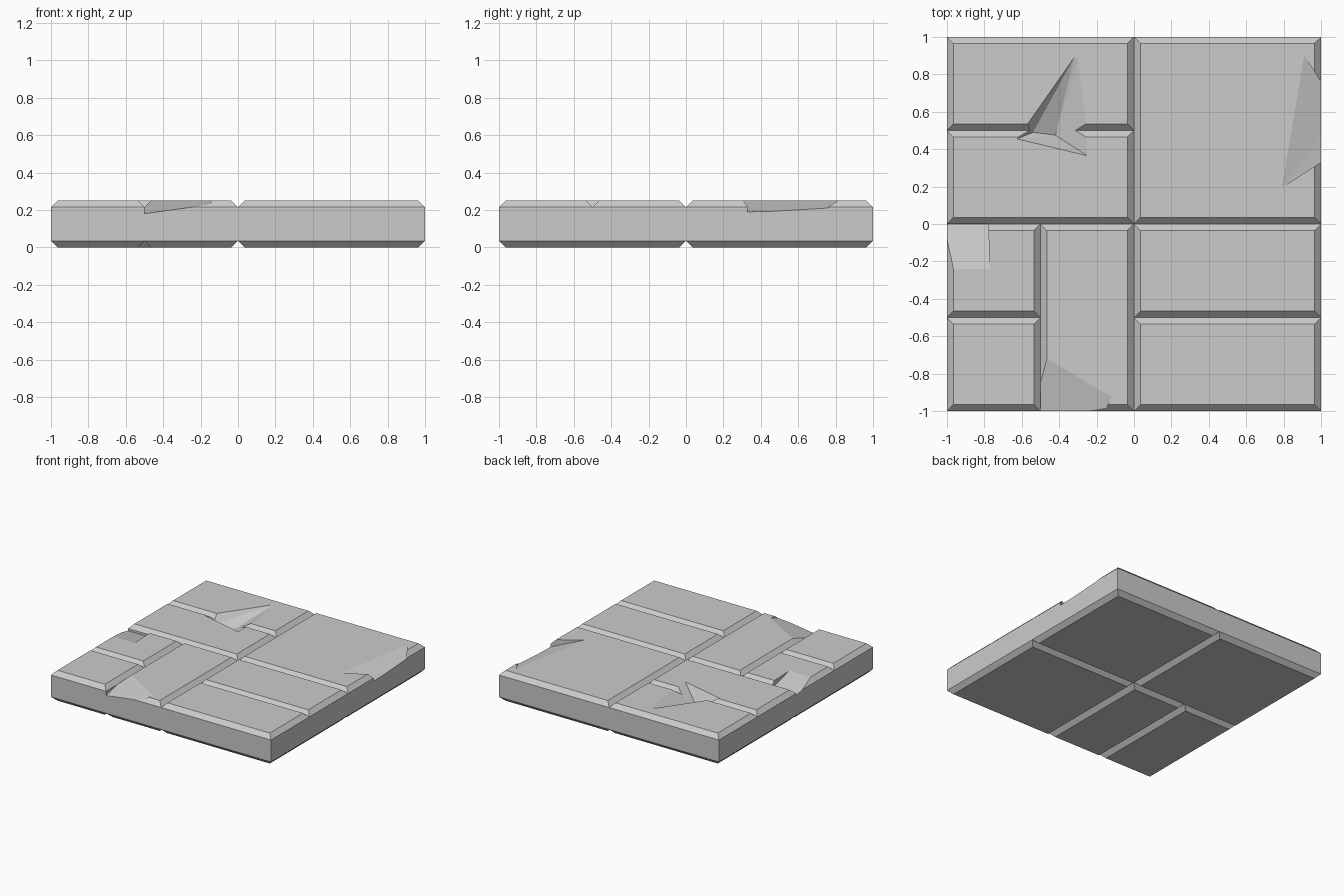
import bpy, bmesh

if "Cube" in bpy.data.objects:
    bpy.data.objects.remove(bpy.data.objects["Cube"])

H, B = 0.25, 0.035   # slab height, bevel size

# Stone layouts: (x0, x1, y0, y1), all on a half-unit grid
TOP = [(-1, 0, .5, 1), (-1, 0, 0, .5), (0, 1, 0, 1), (-1, -.5, -.5, 0),
       (-1, -.5, -1, -.5), (-.5, 0, -1, 0), (0, 1, -.5, 0), (0, 1, -1, -.5)]
BOTTOM = [(-1, 0, 0, 1), (0, 1, 0, 1), (0, 1, -1, 0), (-1, -.5, -1, 0), (-.5, 0, -1, 0)]


def steps(a, b):
    """Points from a to b every half unit, both ends included."""
    n = round(max(abs(b[0] - a[0]), abs(b[1] - a[1])) / 0.5)
    return [(a[0] + (b[0] - a[0]) * i / n, a[1] + (b[1] - a[1]) * i / n) for i in range(n + 1)]


def face(bm, pts):
    bm.faces.new([bm.verts.new(p) for p in pts])


def stone(bm, rect, z_edge, z_face):
    """Bevelled stone face: sloped rim plus flat face."""
    x0, x1, y0, y1 = rect
    outer = [(x0, y0), (x1, y0), (x1, y1), (x0, y1)]
    inner = [(x0 + B, y0 + B), (x1 - B, y0 + B), (x1 - B, y1 - B), (x0 + B, y1 - B)]
    face(bm, [(*p, z_face) for p in inner])
    for i in range(4):
        j = (i + 1) % 4
        face(bm, [(*p, z_edge) for p in steps(outer[i], outer[j])]
             + [(*inner[j], z_face), (*inner[i], z_face)])


def make_object(name, bm):
    bmesh.ops.recalc_face_normals(bm, faces=bm.faces)
    me = bpy.data.meshes.new(name)
    bm.to_mesh(me)
    bm.free()
    ob = bpy.data.objects.new(name, me)
    bpy.context.collection.objects.link(ob)
    return ob


# Paved slab: stones above and below, joined by side walls
bm = bmesh.new()
for r in TOP:
    stone(bm, r, H - B, H)
for r in BOTTOM:
    stone(bm, r, B, 0)
ring = [(-1, -1), (1, -1), (1, 1), (-1, 1), (-1, -1)]
for a, b in zip(ring, ring[1:]):
    s = steps(a, b)
    for p, q in zip(s, s[1:]):
        face(bm, [(*p, B), (*q, B), (*q, H - B), (*p, H - B)])
bmesh.ops.remove_doubles(bm, verts=bm.verts, dist=1e-4)
slab = make_object("paving_slab", bm)

# Broken chips: floor points, swept straight up to open the top
CHIPS = {
    "star_chip": [(-.32, .89, .25), (-.30, .88, .25), (-.26, .56, .25), (-.25, .365, .25),
                  (-.625, .455, .25), (-.54, .49, .19), (-.42, .475, .15)],
    "right_edge_chip": [(.91, .9, .25), (.79, .195, .25), (1.1, .394, .161), (1.1, .60, .166)],
    "front_edge_chip": [(-.5, -.699, .25), (-.12, -.925, .25), (-.21, -1.1, .197), (-.5, -1.1, .157)],
    "left_corner_chip": [(-1.1, -.24, .25), (-.77, -.24, .25), (-.78, 0, .197), (-1.1, 0, .197)],
}
bpy.context.view_layer.objects.active = slab
for name, pts in CHIPS.items():
    bm = bmesh.new()
    for x, y, z in pts:
        bm.verts.new((x, y, z))
        bm.verts.new((x, y, 0.4))
    hull = bmesh.ops.convex_hull(bm, input=bm.verts)
    junk = {v for v in hull["geom_interior"] + hull["geom_unused"] if isinstance(v, bmesh.types.BMVert)}
    bmesh.ops.delete(bm, geom=list(junk), context='VERTS')
    cutter = make_object(name, bm)
    cutter.hide_render = True
    mod = slab.modifiers.new(name, 'BOOLEAN')
    mod.operation, mod.solver, mod.object = 'DIFFERENCE', 'EXACT', cutter
    bpy.ops.object.modifier_apply(modifier=mod.name)
    bpy.data.objects.remove(cutter)
